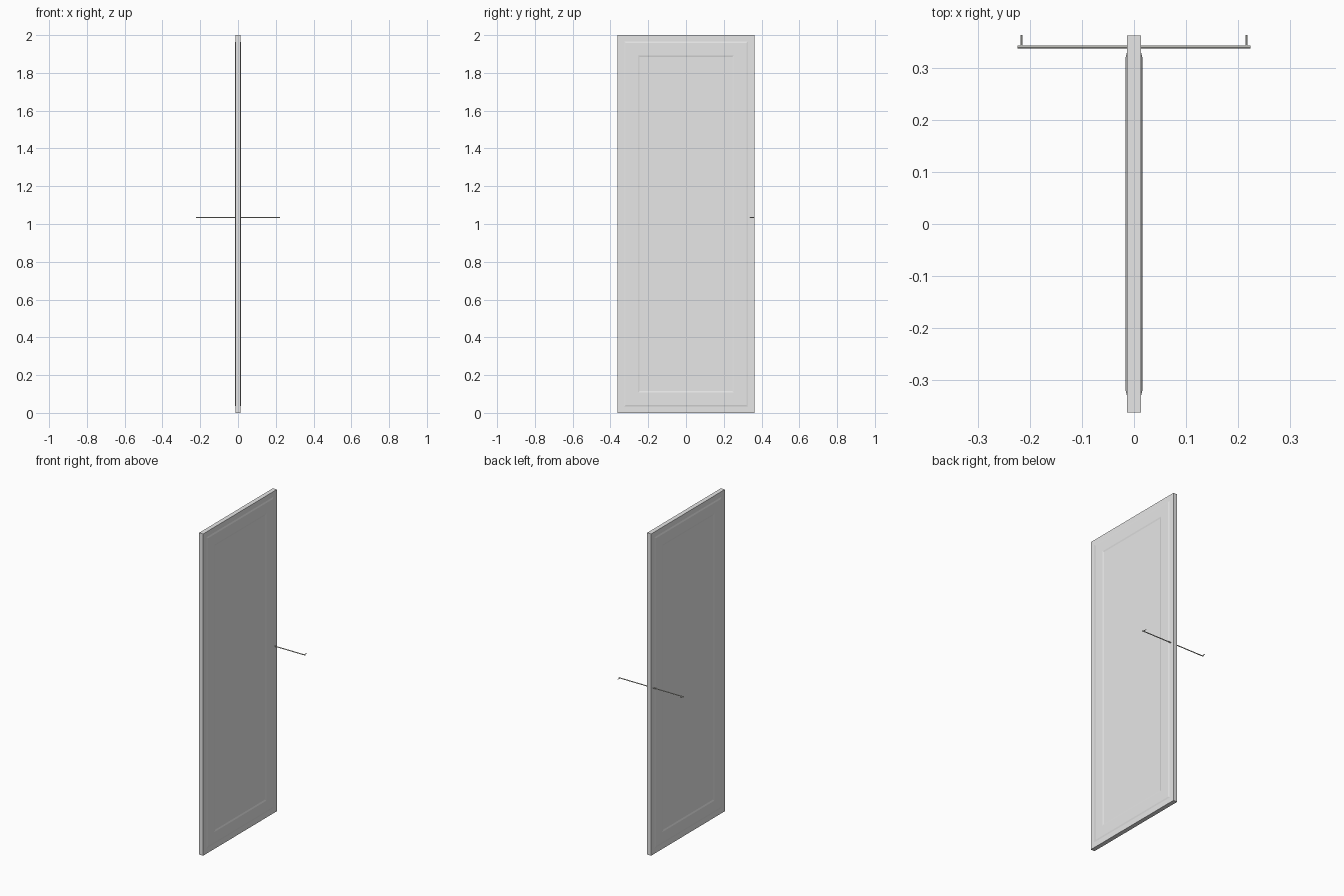
import bpy, bmesh
from math import pi
from mathutils import Matrix

old = bpy.data.objects.get("Cube")
if old:
    bpy.data.objects.remove(old, do_unlink=True)


def make_material(name, color):
    mat = bpy.data.materials.new(name)
    mat.use_nodes = True
    mat.diffuse_color = color
    mat.node_tree.nodes["Principled BSDF"].inputs["Base Color"].default_value = color
    return mat


def finish(name, bm, mat):
    bmesh.ops.recalc_face_normals(bm, faces=bm.faces)
    mesh = bpy.data.meshes.new(name)
    bm.to_mesh(mesh)
    bm.free()
    mesh.materials.append(mat)
    obj = bpy.data.objects.new(name, mesh)
    bpy.context.collection.objects.link(obj)
    return obj


paint = make_material("light grey paint", (0.8, 0.8, 0.8, 1))
metal = make_material("warm grey metal", (0.76, 0.76, 0.7, 1))

HALF_W, HEIGHT, HALF_T = 0.362, 2.0, 0.0137
RAISED = 0.0162

# Door slab: nested rectangles form the raised moulding and recessed centre
bm = bmesh.new()
steps = [(0, HALF_T), (0.033, HALF_T), (0.043, RAISED),
         (0.107, RAISED), (0.117, HALF_T)]      # (inset from edge, half thickness)
outer_loops = []
for side in (-1, 1):
    loops = []
    for inset, x in steps:
        w, low, high = HALF_W - inset, inset, HEIGHT - inset
        corners = [(-w, low), (w, low), (w, high), (-w, high)]
        loops.append([bm.verts.new((side * x, y, z)) for y, z in corners])
    for a, b in zip(loops, loops[1:]):
        for i in range(4):
            j = (i + 1) % 4
            bm.faces.new((a[i], a[j], b[j], b[i]))
    bm.faces.new(loops[-1])
    outer_loops.append(loops[0])
a, b = outer_loops
for i in range(4):
    j = (i + 1) % 4
    bm.faces.new((a[i], a[j], b[j], b[i]))
finish("door_slab", bm, paint)


# Thin rods for the handle
def rod(name, radius, length, center, turn):
    bm = bmesh.new()
    bmesh.ops.create_cone(bm, cap_ends=True, segments=8, radius1=radius,
                          radius2=radius, depth=length,
                          matrix=Matrix.Translation(center) @ turn)
    return finish(name, bm, metal)


along_x = Matrix.Rotation(pi / 2, 4, "Y")
along_y = Matrix.Rotation(pi / 2, 4, "X")
rod("handle_bar", 0.003, 0.447, (0, 0.34, 1.035), along_x)
for label, side in (("left", 1), ("right", -1)):
    rod(label + "_handle_tip", 0.0022, 0.022, (side * 0.216, 0.352, 1.035), along_y)
